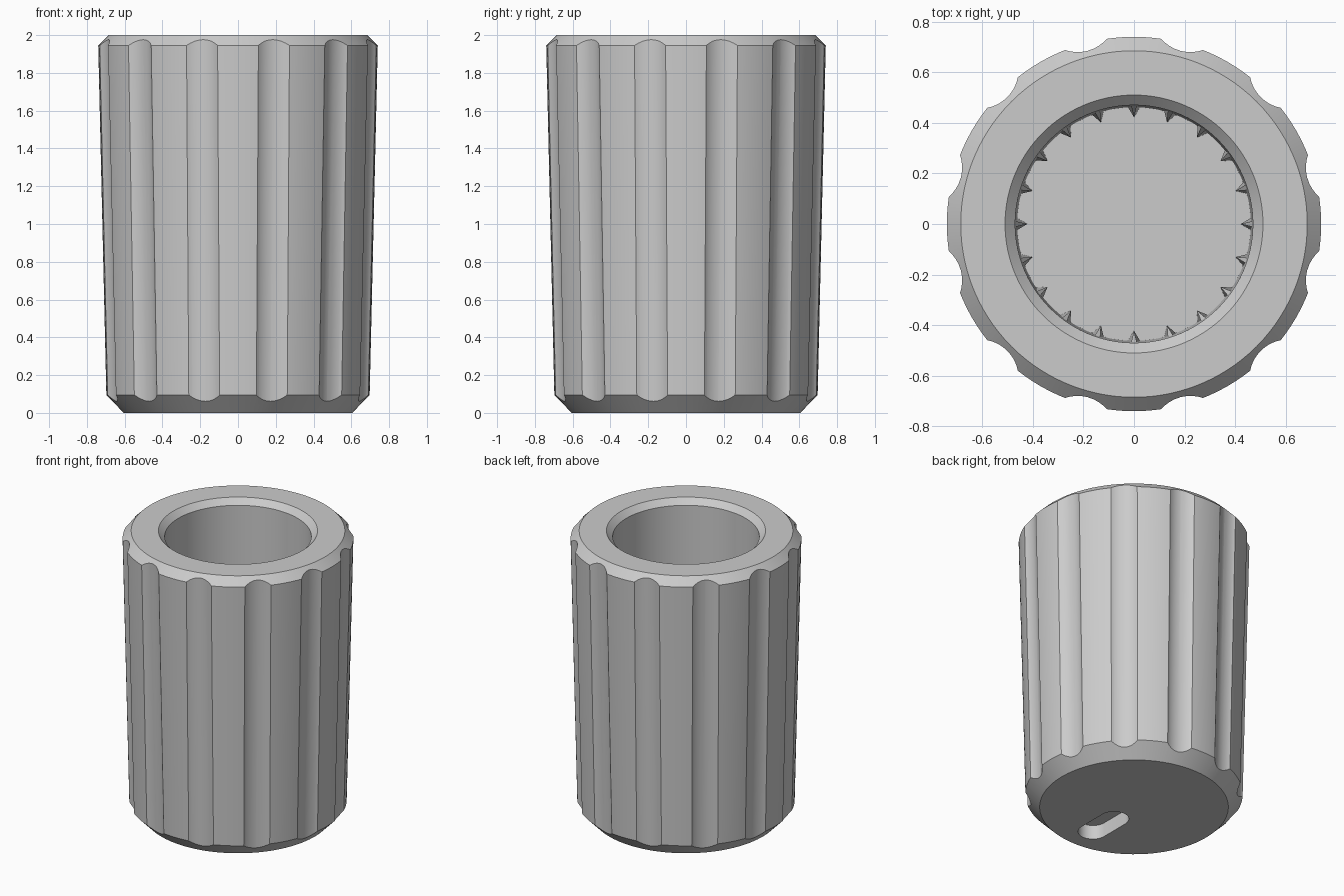
import bpy, bmesh, math
from mathutils import Vector, Matrix

if "Cube" in bpy.data.objects:
    bpy.data.objects.remove(bpy.data.objects["Cube"])

grey = bpy.data.materials.new("light grey plastic")
grey.diffuse_color = (0.6, 0.6, 0.6, 1)
grey.use_nodes = True
grey.node_tree.nodes["Principled BSDF"].inputs["Base Color"].default_value = grey.diffuse_color


def make_object(name, bm):
    bmesh.ops.recalc_face_normals(bm, faces=bm.faces)
    mesh = bpy.data.meshes.new(name)
    bm.to_mesh(mesh)
    bm.free()
    ob = bpy.data.objects.new(name, mesh)
    bpy.context.collection.objects.link(ob)
    mesh.materials.append(grey)
    return ob


def shade(ob):
    bpy.ops.object.select_all(action='DESELECT')
    ob.select_set(True)
    bpy.context.view_layer.objects.active = ob
    bpy.ops.object.shade_smooth_by_angle(angle=math.radians(25))


def prism(bm, bottom, top):
    a = [bm.verts.new(p) for p in bottom]
    b = [bm.verts.new(p) for p in top]
    bm.faces.new(a[::-1])
    bm.faces.new(b)
    for i in range(len(a)):
        j = (i + 1) % len(a)
        bm.faces.new((a[i], a[j], b[j], b[i]))


# Knob body: tapered outside, chamfered rims, open cavity
FLOOR = 0.2
SEG = 120
profile = [(0.605, 0), (0.697, 0.095), (0.74, 1.945), (0.685, 2),
           (0.51, 2), (0.47, 1.96), (0.462, FLOOR)]
bm = bmesh.new()
rings = [[bm.verts.new((r * math.cos(2 * math.pi * i / SEG),
                        r * math.sin(2 * math.pi * i / SEG), z))
          for i in range(SEG)] for r, z in profile]
for lo, hi in zip(rings, rings[1:]):
    for i in range(SEG):
        j = (i + 1) % SEG
        bm.faces.new((lo[i], lo[j], hi[j], hi[i]))
bm.faces.new(rings[0][::-1])
bm.faces.new(rings[-1])
body = make_object("knob_body", bm)

# Cutter: twelve grip flutes that follow the taper, and the slot underneath
bm = bmesh.new()
slope, cut_r = 0.0232, 0.15
for k in range(12):
    turn = Matrix.Rotation(math.radians(15 + 30 * k), 3, 'Z')
    loops = []
    for z in (-0.3, 2.3):
        axis = 0.663 + slope * z + cut_r
        loops.append([turn @ Vector((axis + cut_r * math.cos(math.pi * i / 20),
                                     cut_r * math.sin(math.pi * i / 20), z))
                      for i in range(40)])
    prism(bm, *loops)
slot = []
for i in range(34):
    end = 1 if i < 17 else -1
    a = math.pi * (i if i < 17 else i - 1) / 16
    slot.append((0.095 * math.cos(a), -0.305 + end * 0.106 + 0.095 * math.sin(a)))
prism(bm, [(x, y, -0.1) for x, y in slot], [(x, y, 0.1) for x, y in slot])
cutter = make_object("flute_cutter", bm)
cutter.hide_render = True

mod = body.modifiers.new("flutes", 'BOOLEAN')
mod.operation = 'DIFFERENCE'
mod.solver = 'EXACT'
mod.object = cutter
bpy.context.view_layer.objects.active = body
bpy.ops.object.modifier_apply(modifier=mod.name)
bpy.data.objects.remove(cutter)
shade(body)

# Twenty pointed gripping ribs inside the cavity
bm = bmesh.new()
for k in range(20):
    turn = Matrix.Rotation(math.radians(18 * k), 3, 'Z')
    section = [(0.475, -0.032), (0.475, 0.032), (0.422, 0)]
    low = [turn @ Vector((x, y, FLOOR - 0.01)) for x, y in section]
    high = [turn @ Vector((x, y * 0.4, z)) for (x, y), z in
            zip(section, (1.1, 1.1, 1.0))]
    prism(bm, low, high)
ribs = make_object("cavity_ribs", bm)
